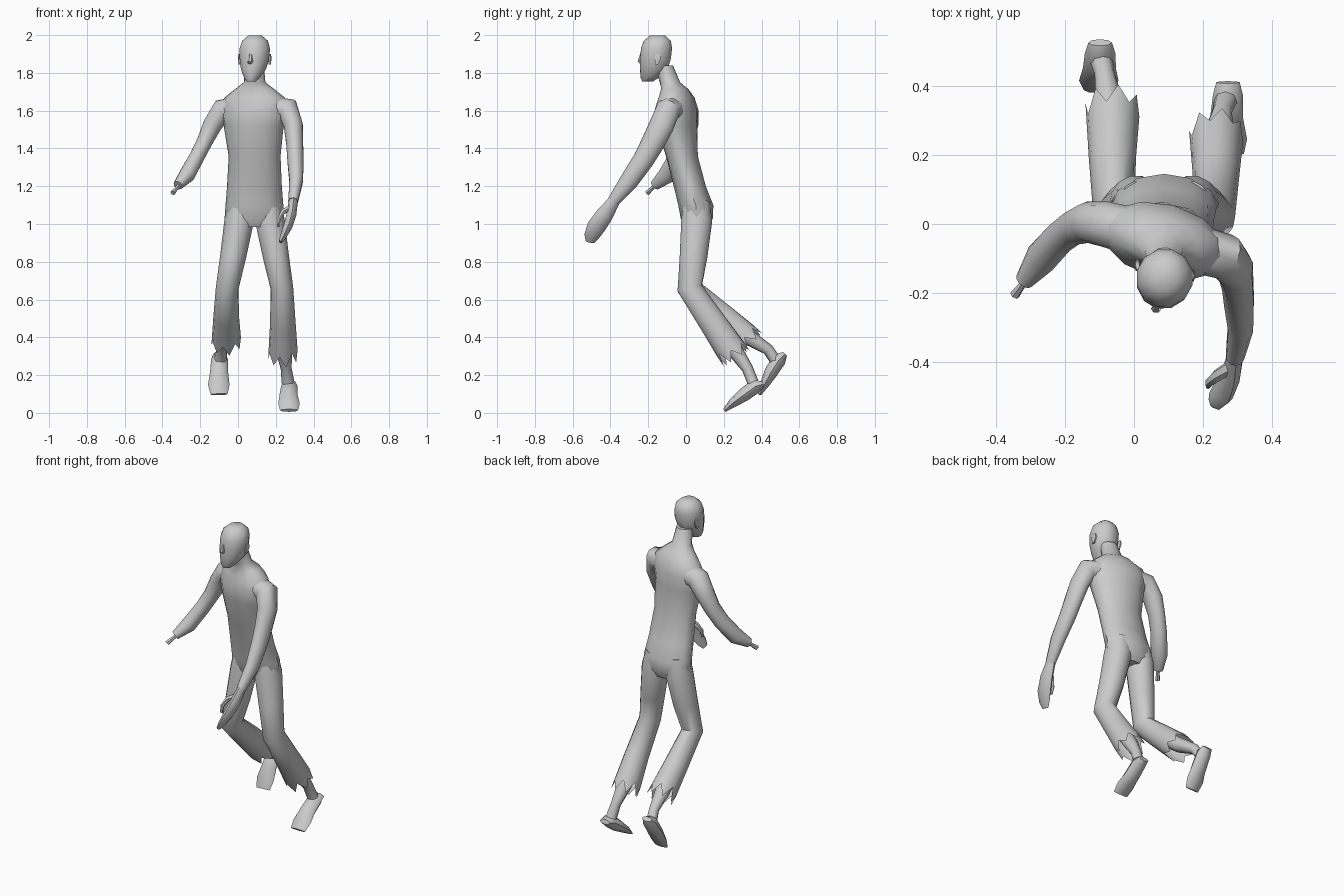
import bpy, bmesh, math
from mathutils import Vector, Matrix

X, Y, Z = Vector((1, 0, 0)), Vector((0, 1, 0)), Vector((0, 0, 1))


def loft(name, rings, sides=10, ref=X, flat=False, hem=0.0, cap_end=True, angle=50):
    """Skin rings (x, y, z, a, b[, yaw]); flat keeps rings level, hem makes a ragged open end."""
    bm = bmesh.new()
    pts = [Vector(r[:3]) for r in rings]
    loops = []
    for i, r in enumerate(rings):
        t = (pts[min(i + 1, len(pts) - 1)] - pts[max(i - 1, 0)]).normalized()
        if flat:
            t = Z
        elif 0 < i < len(pts) - 1:
            t = ((pts[i + 1] - pts[i]).normalized() + (pts[i] - pts[i - 1]).normalized()).normalized()
        u = (ref - t * ref.dot(t)).normalized()
        v = t.cross(u)
        if len(r) > 5:
            rot = Matrix.Rotation(math.radians(r[5]), 3, t)
            u, v = rot @ u, rot @ v
        loop = []
        for k in range(sides):
            w = 2 * math.pi * k / sides
            p = pts[i] + u * r[3] * math.cos(w) + v * r[4] * math.sin(w)
            if hem and i == len(rings) - 1:
                p += t * (hem if k % 2 else -hem * (0.6 + 0.3 * (k % 3)))
            loop.append(bm.verts.new(p))
        loops.append(loop)
    for a, b in zip(loops, loops[1:]):
        for k in range(sides):
            n = (k + 1) % sides
            bm.faces.new((a[k], a[n], b[n], b[k]))
    bm.faces.new(loops[0][::-1])
    if cap_end and not hem:
        bm.faces.new(loops[-1])
    bmesh.ops.recalc_face_normals(bm, faces=bm.faces)
    me = bpy.data.meshes.new(name)
    bm.to_mesh(me)
    bm.free()
    ob = bpy.data.objects.new(name, me)
    bpy.context.collection.objects.link(ob)
    bpy.ops.object.select_all(action='DESELECT')
    ob.select_set(True)
    bpy.context.view_layer.objects.active = ob
    bpy.ops.object.shade_smooth_by_angle(angle=math.radians(angle))
    return ob


# torso, twisted at the shoulders, running up into the neck
loft("torso", [
    (.087, .057, .985, .13, .06), (.087, .057, 1.03, .158, .085),
    (.087, .052, 1.10, .153, .093), (.087, .020, 1.20, .145, .085, -2),
    (.088, -.022, 1.36, .138, .085, -6), (.083, -.047, 1.52, .163, .105, -13),
    (.086, -.050, 1.61, .185, .108, -15), (.088, -.050, 1.67, .165, .088, -15),
    (.088, -.060, 1.715, .105, .072, -12), (.088, -.085, 1.75, .058, .055, -10),
    (.088, -.118, 1.84, .050, .050, -10)], 12, flat=True)

# head, turned slightly to one side
loft("head", [
    (.070, -.203, 1.755, .026, .030, -15), (.074, -.192, 1.775, .043, .050, -15),
    (.082, -.170, 1.82, .068, .076, -15), (.087, -.162, 1.875, .080, .085, -15),
    (.089, -.156, 1.93, .083, .085, -15), (.090, -.152, 1.97, .070, .074, -15),
    (.090, -.150, 1.998, .036, .042, -15)], 12, flat=True)
loft("nose", [(.068, -.236, 1.905, .007, .006), (.064, -.245, 1.86, .015, .013),
              (.066, -.236, 1.845, .009, .006)], 6, flat=True)
for side, x, y in (("left", .168, -.155), ("right", .010, -.125)):
    loft(side + "_ear", [(x, y, 1.845, .006, .010), (x, y + .006, 1.88, .010, .020),
                         (x, y + .006, 1.90, .006, .014)], 6, flat=True)

# trousers: mirrored thighs, each shin bent back to its own ragged hem
for side, s, hem_y, hem_z in (("right", -1, .325, .385), ("left", 1, .250, .315)):
    def px(d):
        return .0875 + s * d
    loft(side + "_trouser_leg", [
        (px(.074), .055, 1.12, .060, .070), (px(.081), .057, 1.02, .078, .084),
        (px(.113), .040, .83, .069, .075), (px(.145), .020, .66, .060, .068),
        (px(.150), .02 + (hem_y - .02) * .55, .66 + (hem_z - .66) * .55, .068, .074),
        (px(.150), hem_y, hem_z, .078, .082)], 14, hem=.034)

# bare shins and feet trailing behind on their toes
loft("right_shin", [(-.062, .20, .50, .045, .045), (-.068, .33, .40, .044, .042),
                    (-.085, .435, .335, .029, .030), (-.095, .475, .275, .034, .030)], 8)
loft("left_shin", [(.237, .17, .45, .045, .045), (.243, .26, .33, .044, .042),
                   (.255, .325, .235, .029, .030), (.265, .355, .16, .034, .030)], 8)
loft("right_foot", [(-.098, .525, .312, .034, .014), (-.098, .495, .285, .044, .038),
                    (-.100, .450, .215, .048, .036), (-.102, .415, .150, .057, .024),
                    (-.100, .388, .098, .045, .010)], 8)
loft("left_foot", [(.272, .410, .152, .034, .014), (.272, .370, .142, .044, .038),
                   (.268, .305, .095, .048, .036), (.270, .245, .050, .057, .024),
                   (.270, .203, .013, .048, .010)], 8)

# arm ending in a stump with bare bone
loft("right_arm", [
    (.01, -.025, 1.61, .070, .070), (-.085, .000, 1.60, .066, .064),
    (-.135, .005, 1.525, .060, .053), (-.175, -.010, 1.44, .052, .044),
    (-.215, -.040, 1.36, .050, .042), (-.270, -.100, 1.26, .050, .044),
    (-.318, -.165, 1.205, .028, .026)], 10, ref=Y)
loft("arm_bone", [(-.295, -.135, 1.225, .014, .014), (-.325, -.178, 1.190, .011, .011),
                  (-.345, -.205, 1.165, .015, .015)], 6, ref=Y)

# arm reaching forward, with hand
loft("left_arm", [
    (.17, -.070, 1.61, .070, .070), (.265, -.095, 1.605, .068, .064),
    (.293, -.130, 1.52, .066, .053), (.300, -.175, 1.43, .062, .047),
    (.304, -.225, 1.34, .056, .045), (.308, -.300, 1.23, .050, .038),
    (.292, -.385, 1.12, .032, .027)], 10, ref=Y)
loft("left_hand", [(.294, -.375, 1.13, .030, .024), (.283, -.430, 1.05, .046, .026),
                   (.263, -.475, .985, .050, .024), (.240, -.500, .935, .040, .017),
                   (.225, -.508, .905, .024, .010)], 8, ref=Y)
loft("left_thumb", [(.278, -.415, 1.085, .020, .018), (.238, -.440, 1.065, .018, .015),
                    (.216, -.460, 1.025, .014, .011), (.214, -.470, .985, .008, .007)], 6, ref=Y)
